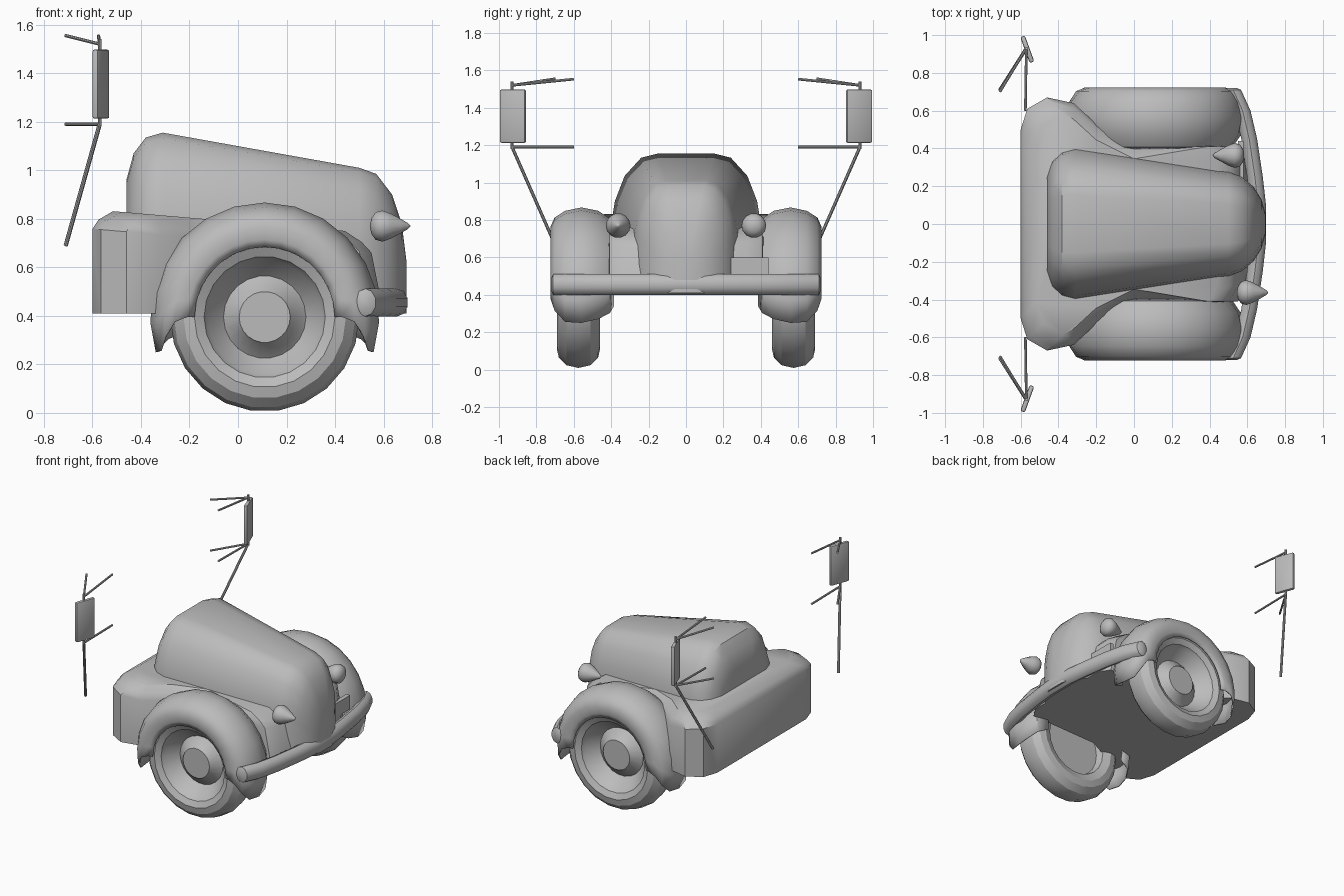
import bpy, bmesh
from math import sin, cos, pi, radians
from mathutils import Vector, Matrix

default = bpy.data.objects.get("Cube")
if default:
    bpy.data.objects.remove(default)

grey = bpy.data.materials.new("plain_grey")
grey.use_nodes = True
grey.diffuse_color = (0.5, 0.5, 0.5, 1)
grey.node_tree.nodes["Principled BSDF"].inputs["Base Color"].default_value = (0.5, 0.5, 0.5, 1)


def finish(name, bm, angle=35):
    bmesh.ops.recalc_face_normals(bm, faces=bm.faces)
    mesh = bpy.data.meshes.new(name)
    bm.to_mesh(mesh)
    bm.free()
    obj = bpy.data.objects.new(name, mesh)
    bpy.context.collection.objects.link(obj)
    mesh.materials.append(grey)
    bpy.ops.object.select_all(action='DESELECT')
    obj.select_set(True)
    bpy.context.view_layer.objects.active = obj
    bpy.ops.object.shade_smooth_by_angle(angle=radians(angle))
    return obj


def loft(name, rings, closed=True, caps=True, angle=35):
    """Skin a list of point rings."""
    bm = bmesh.new()
    rows = [[bm.verts.new(p) for p in ring] for ring in rings]
    n = len(rows[0])
    for a, b in zip(rows, rows[1:]):
        for i in range(n if closed else n - 1):
            j = (i + 1) % n
            bm.faces.new((a[i], a[j], b[j], b[i]))
    if caps:
        bm.faces.new(rows[0])
        bm.faces.new(rows[-1])
    return finish(name, bm, angle)


def mirrored(half):
    """Complete a half section across y = 0."""
    return half + [(x, -y, z) for x, y, z in reversed(half)]


def rod(bm, a, b, radius):
    a, b = Vector(a), Vector(b)
    d = b - a
    m = Matrix.Translation((a + b) / 2) @ d.to_track_quat('Z', 'Y').to_matrix().to_4x4()
    bmesh.ops.create_cone(bm, cap_ends=True, segments=8, radius1=radius,
                          radius2=radius, depth=d.length, matrix=m)


# Hood: arched sections along x (position, half width, top height)
BASE = 0.41
ARCH = [(1, 0), (1, 0.5), (0.95, 0.66), (0.82, 0.84), (0.6, 0.97), (0.38, 1)]
stations = [(-0.46, 0.28, 0.96), (-0.43, 0.345, 1.07), (-0.38, 0.385, 1.135),
            (-0.31, 0.4, 1.155), (0.5, 0.275, 1.01), (0.57, 0.25, 0.985),
            (0.635, 0.195, 0.9), (0.675, 0.13, 0.78), (0.695, 0.06, 0.62)]
loft("hood", [mirrored([(x, w * u, BASE + (top - BASE) * v) for u, v in ARCH])
              for x, w, top in stations])

# Lower body: plan outline stacked in levels with a rounded top rim
PLAN = [(-0.6, 0.5), (-0.565, 0.61), (-0.46, 0.67), (-0.32, 0.64),
        (-0.2, 0.53), (0, 0.43)]
levels = [(0.41, 0, 0.6), (0.75, 0, 0.55), (0.79, 0.025, 0.51), (0.83, 0.085, 0.44)]
rings = []
for z, inset, front in levels:
    half = [(x + (inset if x < -0.4 else 0), y - inset) for x, y in PLAN]
    half += [(front - 0.05, 0.41), (front, 0.33)]
    rings.append(mirrored([(x, y, z - (0.085 * (x + 0.5) if z > 0.5 else 0))
                           for x, y in half]))
loft("lower_body", rings)

# Wheels and fenders
CX, CZ = 0.11, 0.395
TYRE = [(0.001, 0.63), (0.105, 0.63), (0.11, 0.62), (0.17, 0.57), (0.235, 0.64),
        (0.25, 0.67), (0.29, 0.69), (0.335, 0.68), (0.375, 0.64), (0.39, 0.575),
        (0.375, 0.51), (0.335, 0.47), (0.29, 0.46), (0.235, 0.48), (0.22, 0.53),
        (0.001, 0.53)]
# Fender section: radius, y, how far the end reaches below the axle (degrees)
FENDER = [(0.29, 0.705, 0), (0.32, 0.715, 0), (0.37, 0.72, 3), (0.415, 0.7, 11),
          (0.45, 0.645, 18), (0.468, 0.56, 18), (0.45, 0.47, 16), (0.41, 0.41, 13),
          (0.33, 0.39, 10)]
for side, s in (("left", 1), ("right", -1)):
    seg = 22
    loft(side + "_wheel",
         [[(CX + r * cos(2 * pi * i / seg), s * y, CZ + r * sin(2 * pi * i / seg))
           for i in range(seg)] for r, y in TYRE], angle=30)
    rings = []
    for r, y, drop in FENDER:
        angles = [radians(-drop + (180 + 2 * drop) * i / 14) for i in range(15)]
        rings.append([(CX + r * cos(a), s * y, CZ + r * sin(a)) for a in angles])
    fender = loft(side + "_fender", rings, closed=False, caps=False)
    shell = fender.modifiers.new("thickness", 'SOLIDIFY')
    shell.thickness = 0.008
    shell.offset = 0

# Front bumper: rounded bar sweeping back at both ends
path = [(0.52, 0.72, 0.6), (0.525, 0.71, 1), (0.575, 0.6, 1), (0.61, 0.45, 1),
        (0.64, 0.25, 1), (0.657, 0.1, 1)]
path += [(x, -y, k) for x, y, k in reversed(path)]
rings = []
for x, y, k in path:
    ring = []
    for i in range(10):
        a = 2 * pi * (i + 0.5) / 10
        ring.append((x + 0.044 * k * cos(a), y, 0.455 + 0.057 * k * sin(a)))
    rings.append(ring)
loft("front_bumper", rings, angle=40)

# Headlamps: teardrops, the left one turned the opposite way
DROP = [(0, 0.012), (0.006, 0.035), (0.022, 0.058), (0.05, 0.066),
        (0.085, 0.053), (0.125, 0.031), (0.155, 0.013), (0.165, 0.002)]
for name, x0, y0, d in (("left_headlamp", 0.583, 0.363, -1),
                        ("right_headlamp", 0.545, -0.363, 1)):
    loft(name, [[(x0 + d * t, y0 + r * cos(2 * pi * i / 14), 0.77 + r * sin(2 * pi * i / 14))
                 for i in range(14)] for t, r in DROP], angle=50)

# Small plate box beside the nose
bm = bmesh.new()
bmesh.ops.create_cube(bm, size=1, matrix=Matrix.Translation((0.565, 0.325, 0.55))
                      @ Matrix.Diagonal((0.03, 0.23, 0.1, 1)))
finish("plate_box", bm)

# Side mirrors on their stays
for side, s in (("left", 1), ("right", -1)):
    bm = bmesh.new()
    bmesh.ops.create_cube(bm, size=1, matrix=Matrix.Translation((-0.565, s * 0.925, 1.355))
                          @ Matrix.Rotation(s * radians(20), 4, 'Z')
                          @ Matrix.Diagonal((0.026, 0.146, 0.285, 1)))
    bmesh.ops.bevel(bm, geom=bm.edges[:], offset=0.009, segments=2, affect='EDGES',
                    profile=0.5)
    finish(side + "_mirror", bm)

    bm = bmesh.new()
    low, high = (-0.57, s * 0.93, 1.19), (-0.57, s * 0.93, 1.52)
    rod(bm, (-0.57, s * 0.93, 1.18), (-0.57, s * 0.93, 1.54), 0.008)
    rod(bm, low, (-0.71, s * 0.71, 0.69), 0.009)
    rod(bm, low, (-0.71, s * 0.70, 1.19), 0.007)
    rod(bm, low, (-0.575, s * 0.6, 1.19), 0.007)
    rod(bm, high, (-0.71, s * 0.70, 1.555), 0.007)
    rod(bm, high, (-0.575, s * 0.6, 1.553), 0.007)
    finish(side + "_mirror_stays", bm)
